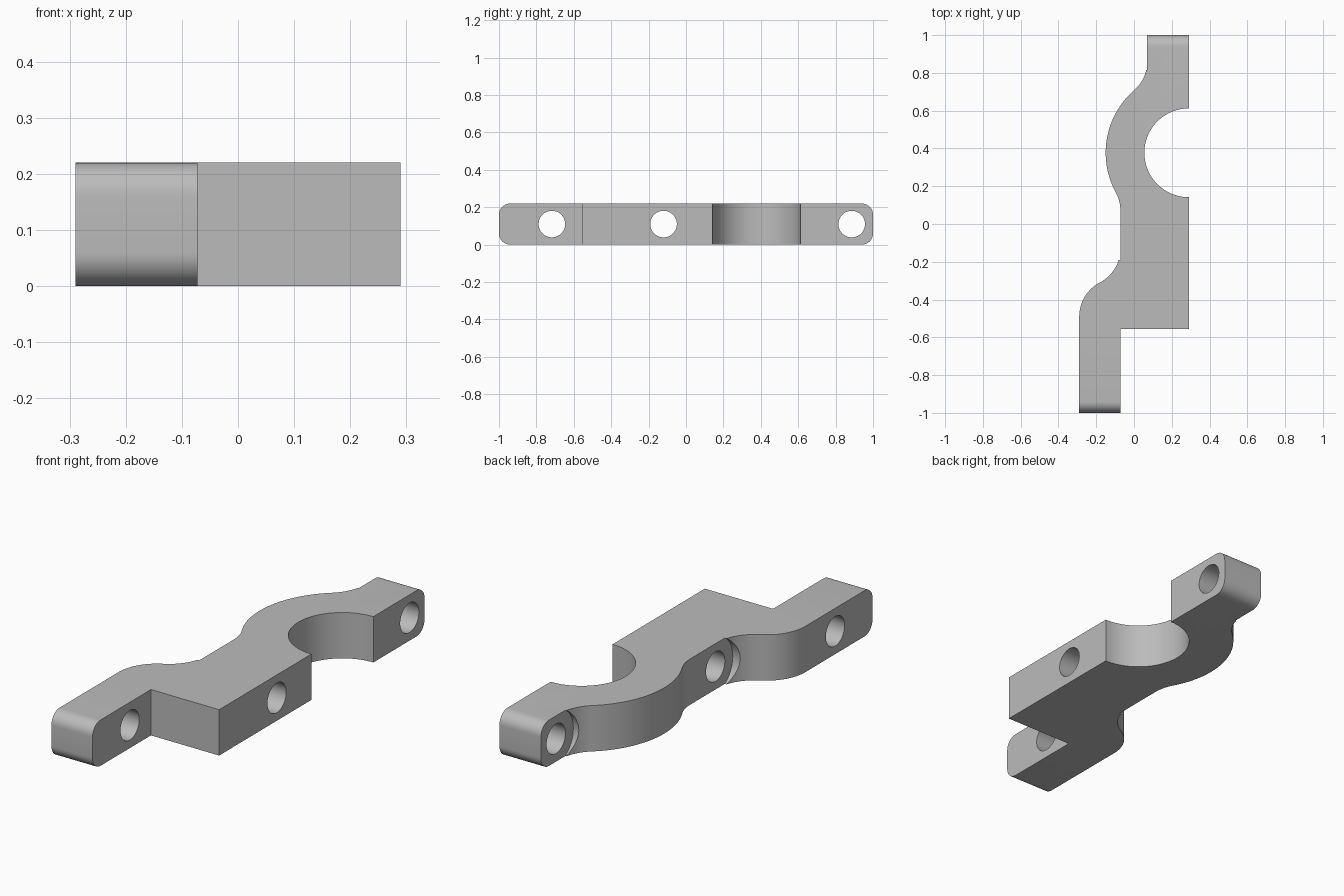
import bpy, bmesh
from math import cos, sin, pi, atan2, hypot, sqrt, radians

if "Cube" in bpy.data.objects:
    bpy.data.objects.remove(bpy.data.objects["Cube"])

HEIGHT = 0.22
MID = HEIGHT / 2
RIGHT, LEFT = 0.29, -0.29
NECK, TIP = -0.072, 0.07          # left-hand faces of the middle and rear lugs
SEAT_Y, SEAT_R, OUTER_R = 0.377, 0.235, 0.44
FILLET = 0.2

grey = bpy.data.materials.new("plain grey")
grey.use_nodes = True
grey.diffuse_color = (0.5, 0.5, 0.5, 1)
grey.node_tree.nodes["Principled BSDF"].inputs["Base Color"].default_value = (0.5, 0.5, 0.5, 1)


def arc(cx, cy, r, a0, a1, n=24):
    return [(cx + r * cos(a0 + (a1 - a0) * i / n),
             cy + r * sin(a0 + (a1 - a0) * i / n)) for i in range(n + 1)]


def fillet_centre(face_x, side):
    """Centre of the fillet joining a flat face to the outer ring."""
    cx = face_x - FILLET
    return cx, SEAT_Y + side * sqrt((OUTER_R + FILLET) ** 2 - (RIGHT - cx) ** 2)


# Outline, walked from the rear tip down the left side and back up the right
rx, ry = fillet_centre(TIP, 1)
nx, ny = fillet_centre(NECK, -1)
rear_a = atan2(ry - SEAT_Y, rx - RIGHT)
neck_a = atan2(ny - SEAT_Y, nx - RIGHT) + 2 * pi
s_dx, s_dy = (NECK - LEFT) / 2, 0.18
s_a = 2 * atan2(s_dx, s_dy)
s_r = s_dy / sin(s_a)
s_y = -0.31

outline = [(RIGHT, 1), (TIP, 1)]
outline += arc(rx, ry, FILLET, 0, rear_a - pi)
outline += arc(RIGHT, SEAT_Y, OUTER_R, rear_a, neck_a, 48)[1:]
outline += arc(nx, ny, FILLET, neck_a - pi, 0)[1:]
outline += arc(NECK - s_r, s_y + s_dy, s_r, 0, -s_a)
outline += arc(LEFT + s_r, s_y - s_dy, s_r, pi - s_a, pi)[1:]
outline += [(LEFT, -1), (NECK, -1), (NECK, -0.557), (RIGHT, -0.557)]
outline += arc(RIGHT, SEAT_Y, SEAT_R, 1.5 * pi, 0.5 * pi, 48)

# Clamp body: extruded outline with rounded end edges
bm = bmesh.new()
base = bm.faces.new([bm.verts.new((x, y, 0)) for x, y in outline])
top = bmesh.ops.extrude_face_region(bm, geom=[base])["geom"]
bmesh.ops.translate(bm, vec=(0, 0, HEIGHT),
                    verts=[v for v in top if isinstance(v, bmesh.types.BMVert)])
bmesh.ops.recalc_face_normals(bm, faces=bm.faces)
ends = [e for e in bm.edges if all(abs(v.co.y) > 0.999 for v in e.verts)
        and abs(e.verts[0].co.z - e.verts[1].co.z) < 0.001]
bmesh.ops.bevel(bm, geom=ends, offset=0.06, segments=10, profile=0.5, affect='EDGES')
mesh = bpy.data.meshes.new("clamp_body")
bm.to_mesh(mesh)
bm.free()
mesh.materials.append(grey)
body = bpy.data.objects.new("clamp_body", mesh)
bpy.context.collection.objects.link(body)


def cut(name, y, radius, x0, x1):
    """Cut a cylinder lying along x out of the body."""
    bpy.ops.mesh.primitive_cylinder_add(vertices=64, radius=radius, depth=x1 - x0,
                                        location=((x0 + x1) / 2, y, MID),
                                        rotation=(0, pi / 2, 0))
    cutter = bpy.context.object
    cutter.name = name
    cutter.data.materials.append(grey)
    cutter.hide_render = True
    mod = body.modifiers.new(name, 'BOOLEAN')
    mod.operation, mod.solver, mod.object = 'DIFFERENCE', 'EXACT', cutter
    bpy.context.view_layer.objects.active = body
    bpy.ops.object.modifier_apply(modifier=name)
    bpy.data.objects.remove(cutter)


# Bolt holes, and spot faces that clear the fillets beside two of them
for name, y in (("front", -0.717), ("middle", -0.12), ("rear", 0.886)):
    cut(name + "_bolt_hole", y, 0.071, -0.5, 0.5)
for name, y, face in (("middle", -0.12, NECK), ("rear", 0.886, TIP)):
    cut(name + "_spot_face", y, 0.131, face - 0.3, face - 0.0005)

bpy.ops.object.select_all(action='DESELECT')
body.select_set(True)
bpy.context.view_layer.objects.active = body
bpy.ops.object.shade_smooth_by_angle(angle=radians(30))
